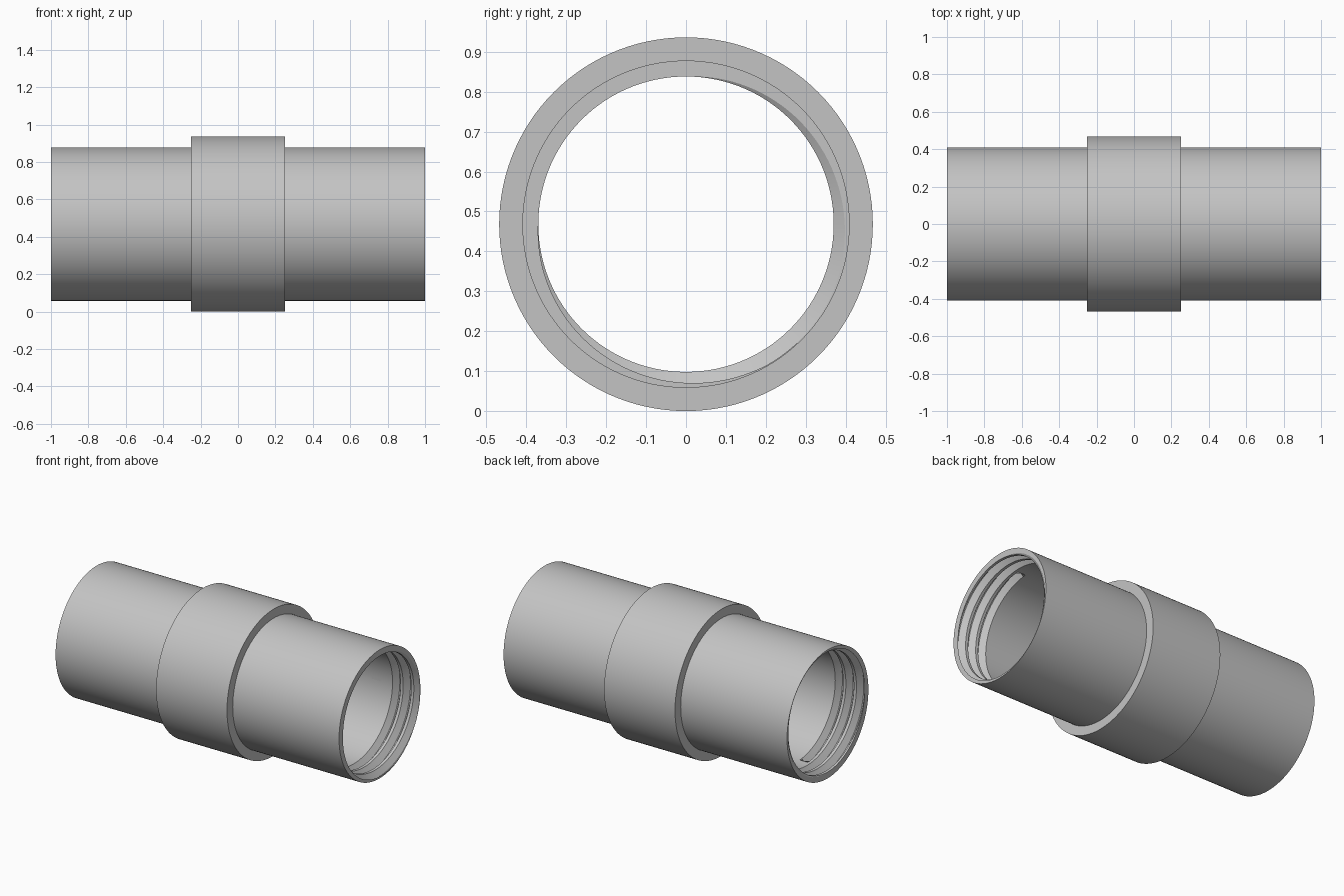
import bpy, bmesh, math

if "Cube" in bpy.data.objects:
    bpy.data.objects.remove(bpy.data.objects["Cube"])

R_IN, R_OUT, R_COLLAR = 0.37, 0.41, 0.468
PITCH, DEPTH, TURNS = 0.075, 0.037, 2.6
HALF_W, FLAT = 0.375 * PITCH, 0.04 * PITCH   # groove half width and half floor
SEG = 120

plastic = bpy.data.materials.new("grey plastic")
plastic.diffuse_color = (0.55, 0.55, 0.55, 1)
plastic.use_nodes = True
plastic.node_tree.nodes["Principled BSDF"].inputs["Base Color"].default_value = plastic.diffuse_color


def finish(bm, name):
    bmesh.ops.remove_doubles(bm, verts=bm.verts, dist=1e-5)
    bmesh.ops.dissolve_degenerate(bm, edges=bm.edges, dist=1e-5)
    bmesh.ops.recalc_face_normals(bm, faces=bm.faces)
    mesh = bpy.data.meshes.new(name)
    bm.to_mesh(mesh)
    bm.free()
    mesh.materials.append(plastic)
    ob = bpy.data.objects.new(name, mesh)
    bpy.context.collection.objects.link(ob)
    ob.location.z = R_COLLAR
    bpy.ops.object.select_all(action='DESELECT')
    ob.select_set(True)
    bpy.context.view_layer.objects.active = ob
    bpy.ops.object.shade_smooth_by_angle(angle=math.radians(25))
    return ob


def sweep(bm, section, closed=False, turn=1):
    """Sweep a section (function of the step j giving (x, r) points) round the x axis.
    turn = -1 gives the same part rotated half a turn about y."""
    cols = []
    for j in range(SEG + 1):
        a = math.tau * j / SEG
        cols.append([bm.verts.new((turn * x, r * math.cos(a), turn * r * math.sin(a)))
                     for x, r in section(j)])
    n = len(cols[0])
    for c, d in zip(cols, cols[1:]):
        for i in range(n if closed else n - 1):
            k = (i + 1) % n
            bm.faces.new((c[i], c[k], d[k], d[i]))


def tube_section(j):
    """Half tube section: bore with the helical groove, end rim, outer wall."""
    pts = [(0, R_IN), (0.72, R_IN)]
    for k in range(3, -2, -1):
        t = 315 / 360 - j / SEG + k          # turns inward from the mouth
        depth = DEPTH if t <= TURNS else 0   # groove run-out
        centre = 1 - PITCH * t
        for off in (-HALF_W, -FLAT, FLAT, HALF_W):
            x = min(1, centre + off)
            reach = (HALF_W - abs(x - centre)) / (HALF_W - FLAT)
            pts.append((x, R_IN + depth * max(0, min(1, reach))))
    # the mouth keeps the groove radius that crosses the end plane
    return pts[:-1] + [(1, R_IN) if pts[-1][0] < 1 else pts[-1], (1, R_OUT), (0, R_OUT)]


def mouth_fixed(j):
    """Drop points of groove turns lying wholly beyond the mouth."""
    pts = tube_section(j)
    last = None
    out = []
    for x, r in pts[:-2]:
        if x >= 1 and last is not None:
            out.append(last)
        else:
            out.append((x, r))
            if x >= 1:
                last = (x, r)
    return out + pts[-2:]


# threaded tube: two identical halves, one turned about y
bm = bmesh.new()
for turn in (1, -1):
    sweep(bm, mouth_fixed, turn=turn)
finish(bm, "threaded_tube")

# raised collar around the middle
bm = bmesh.new()
ring = [(-0.25, R_OUT - 0.005), (-0.25, R_COLLAR), (0.25, R_COLLAR), (0.25, R_OUT - 0.005)]
sweep(bm, lambda j: ring, closed=True)
finish(bm, "collar")
